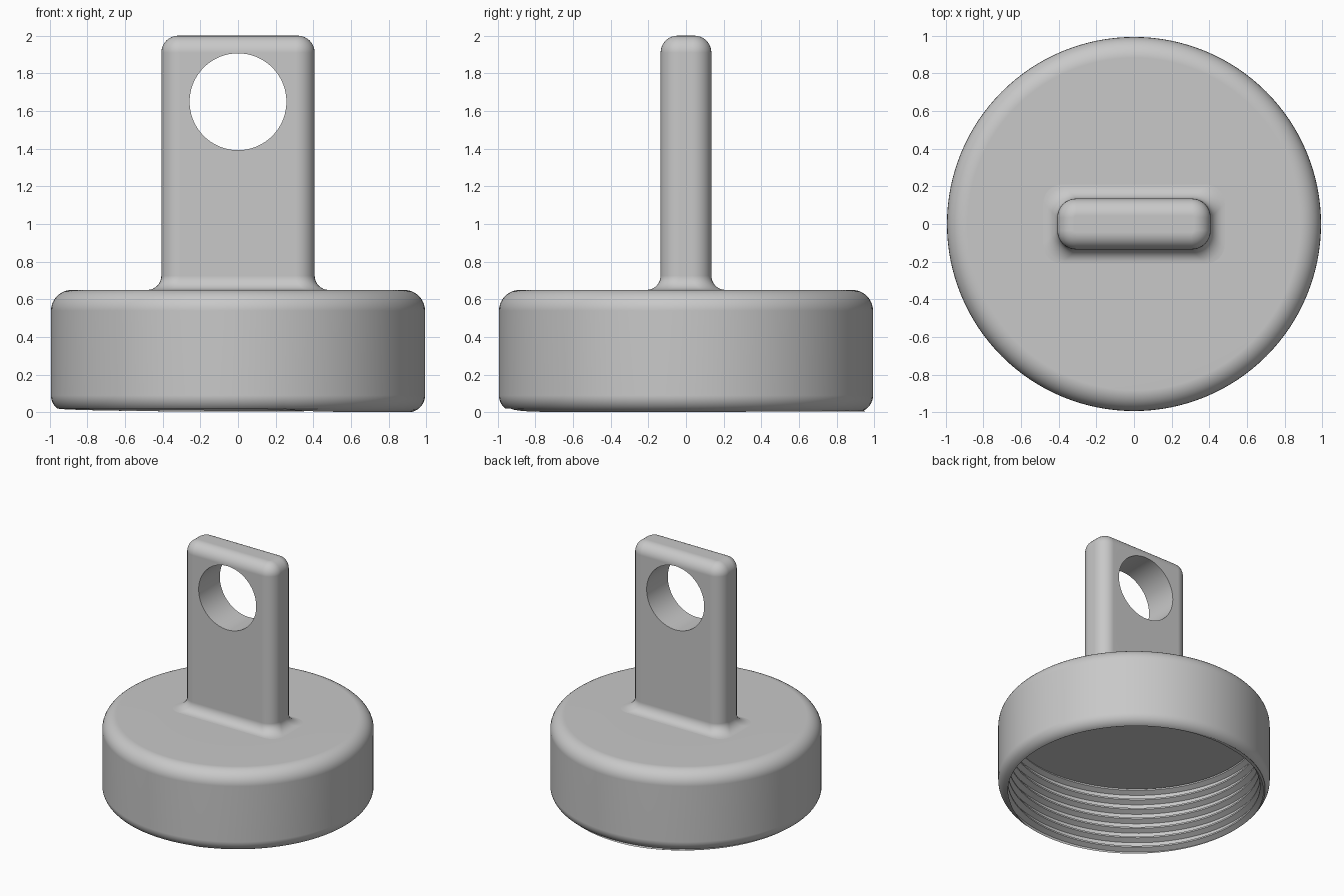
import bpy, bmesh
from math import sin, cos, pi, acos, radians

default = bpy.data.objects.get("Cube")
if default:
    bpy.data.objects.remove(default)

grey = bpy.data.materials.new("plain_grey")
grey.use_nodes = True
colour = (0.58, 0.58, 0.58, 1)
grey.diffuse_color = colour
grey.node_tree.nodes["Principled BSDF"].inputs["Base Color"].default_value = colour


def make_object(name, bm):
    bmesh.ops.remove_doubles(bm, verts=bm.verts, dist=1e-5)
    bmesh.ops.recalc_face_normals(bm, faces=bm.faces)
    mesh = bpy.data.meshes.new(name)
    bm.to_mesh(mesh)
    bm.free()
    mesh.materials.append(grey)
    obj = bpy.data.objects.new(name, mesh)
    bpy.context.collection.objects.link(obj)
    return obj


def finish(obj):
    bpy.ops.object.select_all(action="DESELECT")
    obj.select_set(True)
    bpy.context.view_layer.objects.active = obj
    for mod in list(obj.modifiers):
        bpy.ops.object.modifier_apply(modifier=mod.name)
    bpy.ops.object.shade_smooth_by_angle(angle=radians(32))
    obj.modifiers.new("even_normals", "WEIGHTED_NORMAL").keep_sharp = True


def skin(bm, loops, closed):
    """Bridge neighbouring rows of points with quads."""
    rows = [[bm.verts.new(p) for p in loop] for loop in loops]
    for a, b in zip(rows, rows[1:]):
        count = len(a)
        for i in range(count if closed else count - 1):
            j = (i + 1) % count
            bm.faces.new((a[i], a[j], b[j], b[i]))
    return rows


# Round cap with a helical thread inside
RADIUS, TOP, CEILING = 0.993, 0.65, 0.55
TOP_FILLET, RIM_FILLET = 0.11, 0.09
PITCH, ROOT, CREST = 0.08, 0.96, 0.922
SEGMENTS = 128
START = 0.02 - PITCH * 237 / 360


def thread_radius(z, turn):
    u = ((z - START) / PITCH - turn) % 1
    t = (abs(2 * u - 1) - 0.15) / 0.5
    return CREST + (ROOT - CREST) * min(max(t, 0), 1)


def cap_profile(turn):
    pts = [(0, TOP), (0.5, TOP)]
    for k in range(9):
        a = pi / 2 * (1 - k / 8)
        pts.append((RADIUS - TOP_FILLET * (1 - cos(a)), TOP - TOP_FILLET * (1 - sin(a))))
    # the rim rounding stops where it meets the thread
    centre, low, end = RADIUS - RIM_FILLET, 0, pi / 2
    for _ in range(8):
        reach = thread_radius(low, turn) - centre
        end = acos(min(max(reach / RIM_FILLET, 0), 1))
        low = RIM_FILLET * (1 - sin(end))
    for k in range(9):
        a = end * k / 8
        pts.append((centre + RIM_FILLET * cos(a), RIM_FILLET * (1 - sin(a))))
    for n in range(-2, 9):
        for u in (0.175, 0.425, 0.575, 0.825):
            z = min(max(START + PITCH * (n + u + turn), low), CEILING)
            pts.append((thread_radius(z, turn), z))
    return pts + [(0.6, CEILING), (0, CEILING)]


bm = bmesh.new()
columns = []
for i in range(SEGMENTS + 1):
    a = 2 * pi * i / SEGMENTS
    columns.append([(r * cos(a), r * sin(a), z) for r, z in cap_profile(i / SEGMENTS)])
skin(bm, columns, closed=False)
finish(make_object("threaded_cap", bm))


# Flat handle with a flared foot and rounded edges
HALF_X, HALF_Y, CORNER = 0.407, 0.135, 0.1
FLARE, ROUND, HEIGHT = 0.075, 0.09, 2.0


def rounded_loop(offset, z):
    r = CORNER + min(offset, 0)
    loop = []
    for q, (sx, sy) in enumerate(((1, 1), (-1, 1), (-1, -1), (1, -1))):
        for k in range(9):
            a = pi / 2 * (q + k / 8)
            loop.append((sx * (HALF_X + offset - r) + r * cos(a),
                         sy * (HALF_Y + offset - r) + r * sin(a), z))
    return loop


levels = [(FLARE, TOP - 0.04)]
for k in range(9):
    a = pi / 2 * k / 8
    levels.append((FLARE * (1 - sin(a)), TOP + FLARE * (1 - cos(a))))
for k in range(9):
    a = pi / 2 * k / 8
    levels.append((ROUND * (cos(a) - 1), HEIGHT - ROUND * (1 - sin(a))))
bm = bmesh.new()
rings = skin(bm, [rounded_loop(o, z) for o, z in levels], closed=True)
bm.faces.new(rings[0])
bm.faces.new(rings[-1])
handle = make_object("handle", bm)

# Round hole through the handle
bpy.ops.mesh.primitive_cylinder_add(vertices=96, radius=0.257, depth=1,
                                    location=(0, 0, 1.649), rotation=(pi / 2, 0, 0))
cutter = bpy.context.object
cutter.name = "hole_cutter"
cutter.hide_render = True
cutter.data.materials.append(grey)
cut = handle.modifiers.new("hole", "BOOLEAN")
cut.operation, cut.solver, cut.object = "DIFFERENCE", "EXACT", cutter
finish(handle)
bpy.data.objects.remove(cutter)
